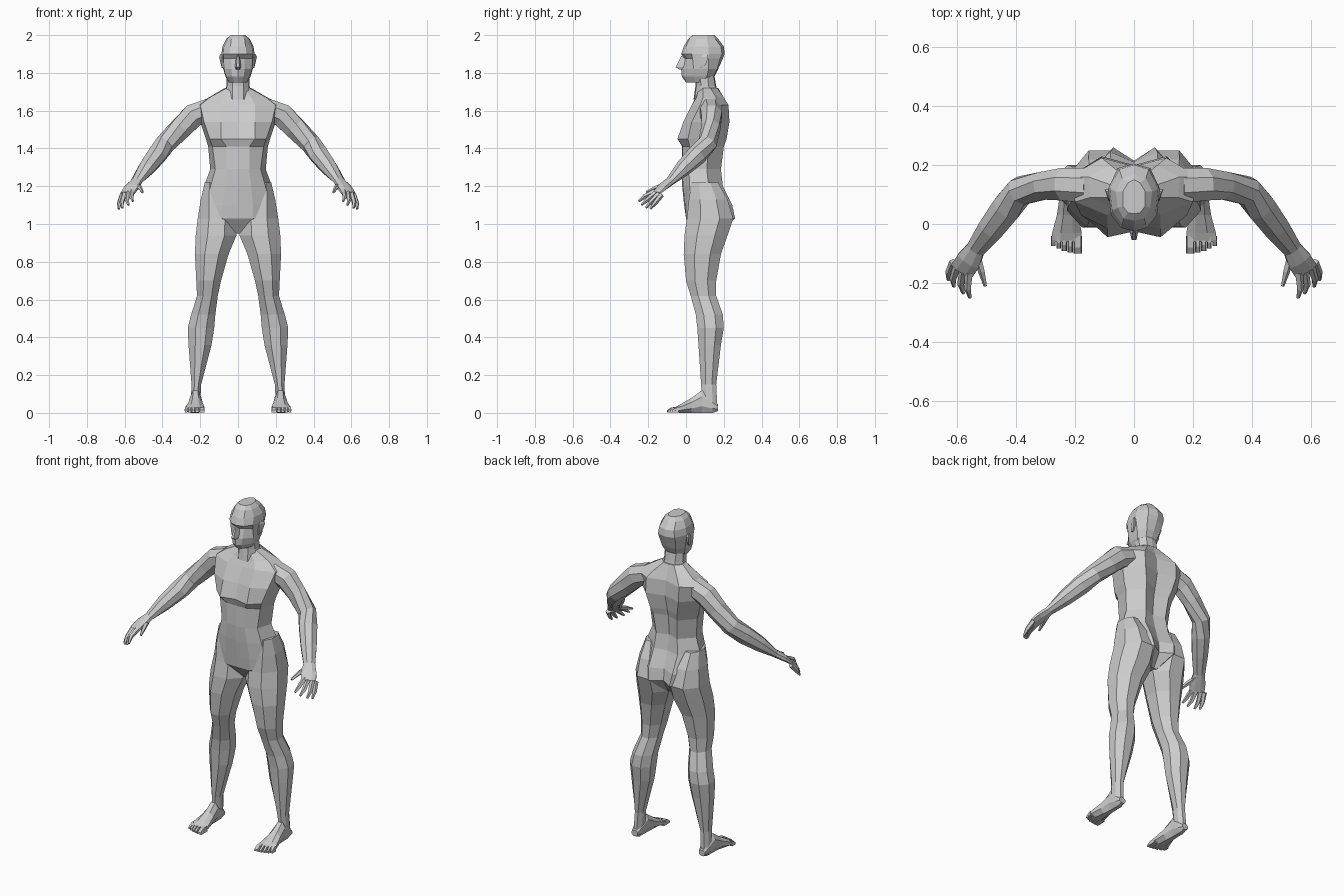
import bpy, bmesh, math
from mathutils import Vector

skin = bpy.data.materials.new("light_grey")
skin.diffuse_color = (0.6, 0.6, 0.6, 1)


def loft(name, rings, mirror=False):
    """Skin a list of equal rings, cap both ends, optionally mirror in x."""
    bm = bmesh.new()
    loops = [[bm.verts.new(p) for p in ring] for ring in rings]
    n = len(loops[0])
    for a, b in zip(loops, loops[1:]):
        for i in range(n):
            j = (i + 1) % n
            bm.faces.new((a[i], a[j], b[j], b[i]))
    bm.faces.new(loops[0])
    bm.faces.new(loops[-1])
    bmesh.ops.recalc_face_normals(bm, faces=bm.faces)
    me = bpy.data.meshes.new(name)
    bm.to_mesh(me)
    bm.free()
    me.materials.append(skin)
    ob = bpy.data.objects.new(name, me)
    bpy.context.collection.objects.link(ob)
    if mirror:
        mod = ob.modifiers.new("mirror", "MIRROR")
        mod.use_mirror_merge = False
    return ob


def symmetric(rows):
    """Row: z, front y, four (x, y) points round the side, back y."""
    rings = []
    for z, yf, x1, y1, x2, y2, x3, y3, x4, y4, yb in rows:
        side = [(x1, y1), (x2, y2), (x3, y3), (x4, y4)]
        pts = [(0, yf)] + side + [(0, yb)] + [(-x, y) for x, y in reversed(side)]
        rings.append([(x, y, z) for x, y in pts])
    return rings


def box_ring(u0, u1, v0, v1, n=8):
    """Polygon filling a rectangle."""
    k = 1 / math.cos(math.pi / n)
    out = []
    for i in range(n):
        a = 2 * math.pi * (i + 0.5) / n
        out.append(((u0 + u1) / 2 + (u1 - u0) / 2 * k * math.cos(a),
                    (v0 + v1) / 2 + (v1 - v0) / 2 * k * math.sin(a)))
    return out


def tube(name, pts, n=8):
    """Tube through (x, y, z, half width, half thickness) points."""
    rings = []
    P = [Vector(p[:3]) for p in pts]
    for i, p in enumerate(pts):
        t = (P[min(i + 1, len(P) - 1)] - P[max(i - 1, 0)]).normalized()
        s = t.cross(Vector((0, 0, 1))).normalized()
        u = s.cross(t)
        rings.append([P[i] + s * a + u * b
                      for a, b in box_ring(-p[3], p[3], -p[4], p[4], n)])
    return loft(name, rings, True)


# Torso, crotch to base of neck
loft("torso", symmetric([
    (.95, .06, .015, .06, .03, .09, .03, .15, .02, .17, .17),
    (1.03, .0, .08, .0, .15, .03, .18, .15, .07, .26, .215),
    (1.10, -.01, .08, -.005, .165, .03, .195, .14, .08, .245, .21),
    (1.20, -.02, .07, -.015, .145, .02, .18, .12, .08, .195, .18),
    (1.29, -.025, .06, -.02, .12, .015, .147, .11, .07, .185, .16),
    (1.41, -.02, .06, -.018, .135, .02, .158, .12, .08, .20, .17),
    (1.45, -.025, .09, -.045, .15, .01, .17, .12, .09, .215, .18),
    (1.54, .0, .09, -.015, .18, .03, .20, .14, .11, .23, .20),
    (1.63, .035, .09, .03, .20, .075, .22, .16, .11, .225, .195),
    (1.67, .05, .07, .055, .15, .09, .155, .16, .08, .20, .18),
    (1.72, .065, .03, .07, .06, .09, .07, .13, .035, .165, .17)]))

# Neck
loft("neck", symmetric([
    (1.66, .04, .03, .045, .06, .08, .08, .13, .04, .18, .18),
    (1.73, .05, .03, .055, .058, .08, .062, .12, .035, .155, .16),
    (1.82, .05, .03, .05, .055, .07, .06, .11, .035, .14, .145)]))

# Head with chin, mouth, sunken eye line, brow and crown
loft("head", symmetric([
    (1.75, .0, .02, .005, .045, .05, .05, .09, .03, .12, .13),
    (1.78, -.022, .03, -.01, .063, .04, .066, .11, .035, .145, .15),
    (1.82, -.026, .035, -.008, .075, .04, .078, .12, .045, .165, .17),
    (1.875, -.01, .035, .012, .076, .035, .085, .12, .055, .18, .195),
    (1.90, -.025, .045, -.012, .078, .03, .088, .12, .055, .19, .205),
    (1.94, -.012, .04, .0, .074, .045, .082, .12, .05, .185, .20),
    (1.98, .012, .035, .018, .055, .055, .062, .11, .04, .155, .17),
    (2.0, .035, .02, .038, .038, .06, .038, .11, .02, .14, .15)]))

# Nose wedge
loft("nose", [[(-w, .0, z), (w, .0, z), (w * .4, y, z), (-w * .4, y, z)]
              for z, w, y in ((1.818, .016, -.035), (1.83, .02, -.055), (1.89, .009, -.025))])

# Ears
loft("ear", [[(.07, y0, z), (.086, y0, z), (x, y1, z), (.07, y1, z)]
             for z, y0, y1, x in ((1.825, .078, .09, .084), (1.85, .078, .108, .092),
                                  (1.885, .08, .118, .1), (1.90, .088, .11, .092))], True)

# Legs: z, inner x, outer x, front y, back y
LEG = [(.05, .20, .25, .085, .165), (.15, .195, .246, .08, .16),
       (.36, .14, .262, .066, .185), (.45, .126, .266, .06, .20),
       (.52, .12, .248, .052, .195), (.62, .107, .217, .025, .16),
       (.70, .09, .221, .0, .16), (.84, .05, .228, -.012, .185),
       (.94, .008, .224, -.008, .22), (1.03, .01, .213, .005, .25),
       (1.13, .05, .197, .015, .22), (1.22, .09, .176, .03, .17)]
loft("leg", [[(x, y, z) for x, y in box_ring(x0, x1, y0, y1)]
             for z, x0, x1, y0, y1 in LEG], True)

# Feet: y, inner x, outer x, bottom z, top z
FOOT = [(.17, .205, .245, .01, .045), (.14, .197, .252, .0, .08),
        (.085, .195, .254, .0, .12), (.03, .188, .262, .0, .08),
        (-.03, .178, .278, .0, .045), (-.062, .178, .282, .004, .028)]
loft("foot", [[(x, y, z) for x, z in box_ring(x0, x1, z0, z1)]
              for y, x0, x1, z0, z1 in FOOT], True)

# Toes, big toe innermost
for i, (x, w, tip) in enumerate(((.191, .015, -.10), (.217, .009, -.097), (.237, .009, -.092),
                                 (.256, .008, -.084), (.274, .008, -.074))):
    loft(f"toe_{i + 1}", [[(x + a * w, y, z) for a, z in ((-1, .003), (1, .003), (.7, h), (-.7, h))]
                          for y, h in ((-.04, .034), (tip + .02, .028), (tip, .014))], True)

# Arms, shoulder to knuckles
tube("arm", [(.15, .13, 1.61, .06, .055), (.235, .135, 1.575, .055, .062),
             (.30, .132, 1.51, .047, .057), (.385, .113, 1.425, .047, .05),
             (.43, .058, 1.365, .05, .05), (.485, -.015, 1.295, .044, .04),
             (.538, -.085, 1.225, .032, .02), (.562, -.125, 1.195, .042, .018),
             (.585, -.16, 1.162, .042, .011)])

# Fingers and thumb: base, joint, tip
HAND = {"little_finger": ((.613, -.13, 1.155), (.629, -.165, 1.11), (.631, -.19, 1.08)),
        "ring_finger": ((.60, -.145, 1.16), (.615, -.187, 1.115), (.612, -.212, 1.085)),
        "middle_finger": ((.58, -.16, 1.165), (.588, -.205, 1.128), (.58, -.235, 1.10)),
        "index_finger": ((.56, -.165, 1.172), (.565, -.22, 1.145), (.557, -.25, 1.12)),
        "thumb": ((.535, -.10, 1.21), (.518, -.16, 1.19), (.505, -.21, 1.168))}
for name, pts in HAND.items():
    tube(name, [(*p, r, r) for p, r in zip(pts, (.012, .01, .005))], 5)
